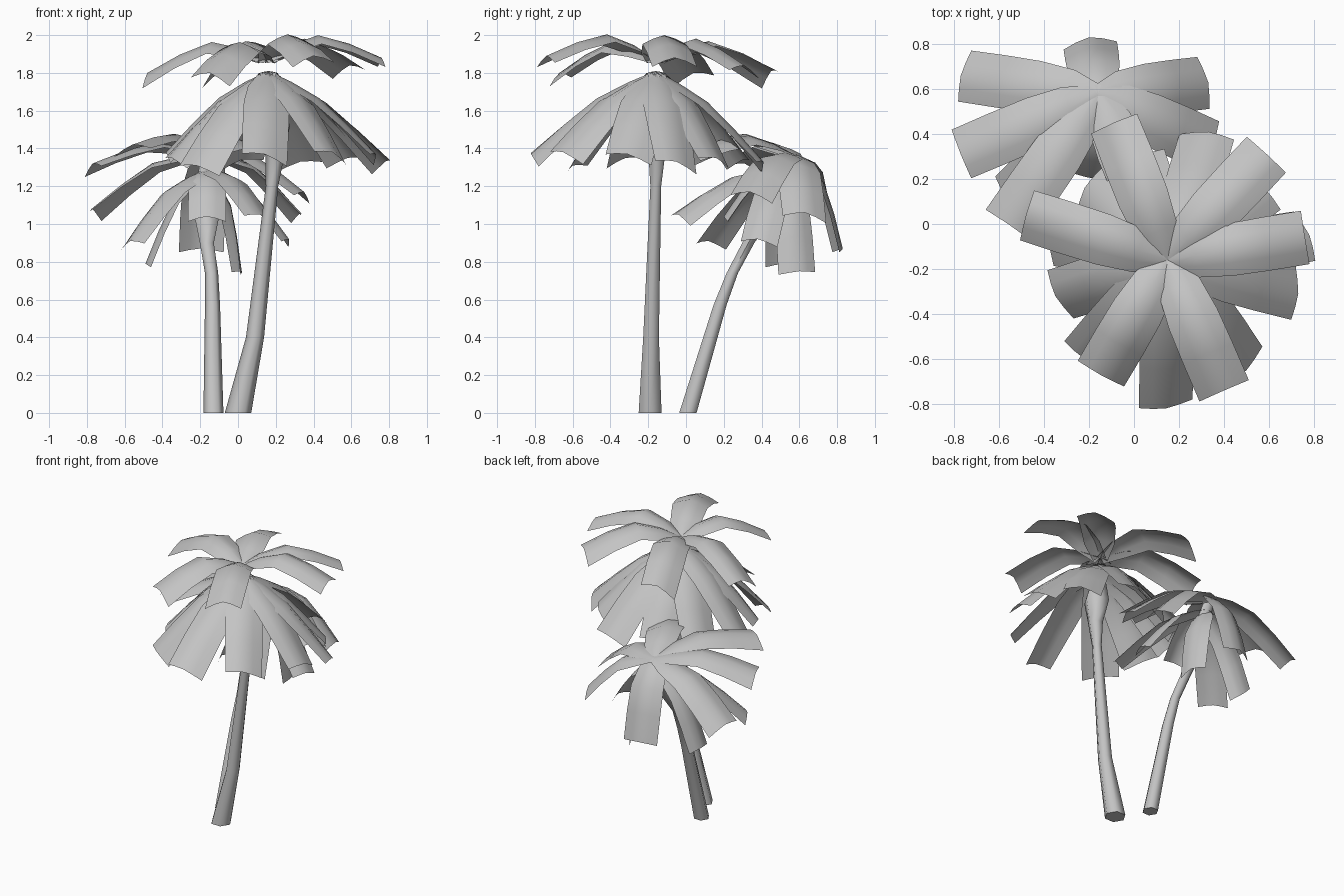
import bpy
import bmesh
import math
from mathutils import Vector

cube = bpy.data.objects.get("Cube")
if cube:
    bpy.data.objects.remove(cube, do_unlink=True)

grey = bpy.data.materials.new("plain_grey")
grey.use_nodes = True
colour = (0.55, 0.55, 0.55, 1.0)
grey.diffuse_color = colour
grey.node_tree.nodes["Principled BSDF"].inputs["Base Color"].default_value = colour


def finish(name, bm, angle):
    """Turn a bmesh into a named, smoothly shaded object."""
    mesh = bpy.data.meshes.new(name)
    bm.to_mesh(mesh)
    bm.free()
    mesh.materials.append(grey)
    obj = bpy.data.objects.new(name, mesh)
    bpy.context.collection.objects.link(obj)
    bpy.ops.object.select_all(action="DESELECT")
    obj.select_set(True)
    bpy.context.view_layer.objects.active = obj
    bpy.ops.object.shade_smooth_by_angle(angle=math.radians(angle))


def trunk(name, path, sides=6):
    """Loft level rings along a path of (x, y, z, radius)."""
    bm = bmesh.new()
    rings = []
    for x, y, z, r in path:
        ring = []
        for i in range(sides):
            a = math.tau * i / sides
            ring.append(bm.verts.new((x + r * math.cos(a), y + r * math.sin(a), z)))
        rings.append(ring)
    for low, high in zip(rings, rings[1:]):
        for i in range(sides):
            j = (i + 1) % sides
            bm.faces.new((low[i], low[j], high[j], high[i]))
    bm.faces.new(rings[0][::-1])
    bm.faces.new(rings[-1])
    finish(name, bm, 65)


# Frond outline: position along the length, share of the width, share of the arch
OUTLINE = [(0, 0.4, 0), (0.2, 0.82, 0.58), (0.45, 0.97, 1), (0.72, 1, 0.62), (1, 1, 0)]
ACROSS = (-1, -0.5, 0, 0.5, 1)


def add_frond(bm, base, tip, roll, width, bulge, fold):
    """Add one arched leaf sheet, folded along its ridge and rolled sideways."""
    run = tip - base
    flat_side = Vector((-run.y, run.x, 0)).normalized()
    up = run.cross(flat_side).normalized()
    # steep leaves also arch outwards
    lift = (up + Vector((0, 0, 1))).normalized()
    rows = []
    for t, share, arch in OUTLINE:
        ridge = base + run * t + lift * bulge * arch
        side = (flat_side + up * roll * t).normalized()
        half = width * share / 2
        rows.append([bm.verts.new(ridge + side * half * s - up * half * fold * abs(s) ** 1.4)
                     for s in ACROSS])
    for near, far in zip(rows, rows[1:]):
        for i in range(len(ACROSS) - 1):
            bm.faces.new((near[i], far[i], far[i + 1], near[i + 1]))


def crown(name, centre, tips, width, bulge, fold):
    """Build a whorl of fronds from one centre; each tip is (x, y, z, roll)."""
    bm = bmesh.new()
    for x, y, z, roll in tips:
        add_frond(bm, Vector(centre), Vector((x, y, z)), roll, width, bulge, fold)
    finish(name, bm, 60)


# Trunks, each flaring where the leaves begin
trunk("tall_trunk", [
    (0, -0.19, 0, 0.07), (0.09, -0.185, 0.4, 0.048), (0.18, -0.16, 1.2, 0.033),
    (0.195, -0.155, 1.36, 0.05), (0.19, -0.15, 1.52, 0.085), (0.16, -0.16, 1.78, 0.03)])
trunk("short_trunk", [
    (-0.13, 0.01, 0, 0.053), (-0.135, 0.18, 0.57, 0.04), (-0.14, 0.245, 0.74, 0.035),
    (-0.165, 0.33, 0.9, 0.037), (-0.165, 0.41, 1.04, 0.065), (-0.165, 0.55, 1.32, 0.04)])

# Tall palm: a flat upper whorl over a hanging skirt
crown("tall_upper_fronds", (0.15, -0.16, 1.87), [
    (-0.48, 0.04, 1.8, -0.3), (-0.09, 0.45, 1.81, -0.4), (0.59, 0.31, 1.84, -0.2),
    (0.76, -0.06, 1.88, 0), (0.4, -0.74, 1.89, 0.1), (-0.15, -0.67, 1.8, -0.2)],
    0.24, 0.125, 0.4)
crown("tall_skirt_fronds", (0.16, -0.16, 1.81), [
    (0.14, -0.82, 1.37, -0.35), (0.5, -0.65, 1.38, -0.35), (0.73, -0.31, 1.37, -0.3),
    (0.78, -0.05, 1.33, -0.4), (0.58, 0.16, 1.35, -0.3), (0.33, 0.41, 1.33, -0.3),
    (0.02, 0.3, 1.34, -0.3), (-0.22, 0.16, 1.36, -0.3), (-0.38, -0.06, 1.38, -0.3),
    (-0.35, -0.32, 1.35, -0.3), (-0.22, -0.6, 1.31, -0.3)],
    0.25, 0.055, 0.3)

# Short palm: the whole crown leans backwards
crown("short_upper_fronds", (-0.16, 0.57, 1.37), [
    (-0.56, 0, 1.42, 0.2), (-0.77, 0.31, 1.32, 0.25), (-0.77, 0.66, 1.08, 0.25),
    (-0.2, 0.83, 0.87, 0), (0.33, 0.63, 1.06, -0.2), (0.35, 0.34, 1.17, -0.2),
    (0.08, 0.03, 1.4, -0.2)],
    0.24, 0.085, 0.35)
crown("short_lower_fronds", (-0.16, 0.52, 1.29), [
    (-0.57, 0.12, 0.91, 0.2), (-0.49, 0.52, 0.79, 0), (0.02, 0.6, 0.75, 0.2),
    (0.27, 0.38, 0.92, -0.2), (0.12, -0.04, 1.05, -0.3), (-0.165, 0.2, 1.04, 0)],
    0.2, 0.07, 0.35)
